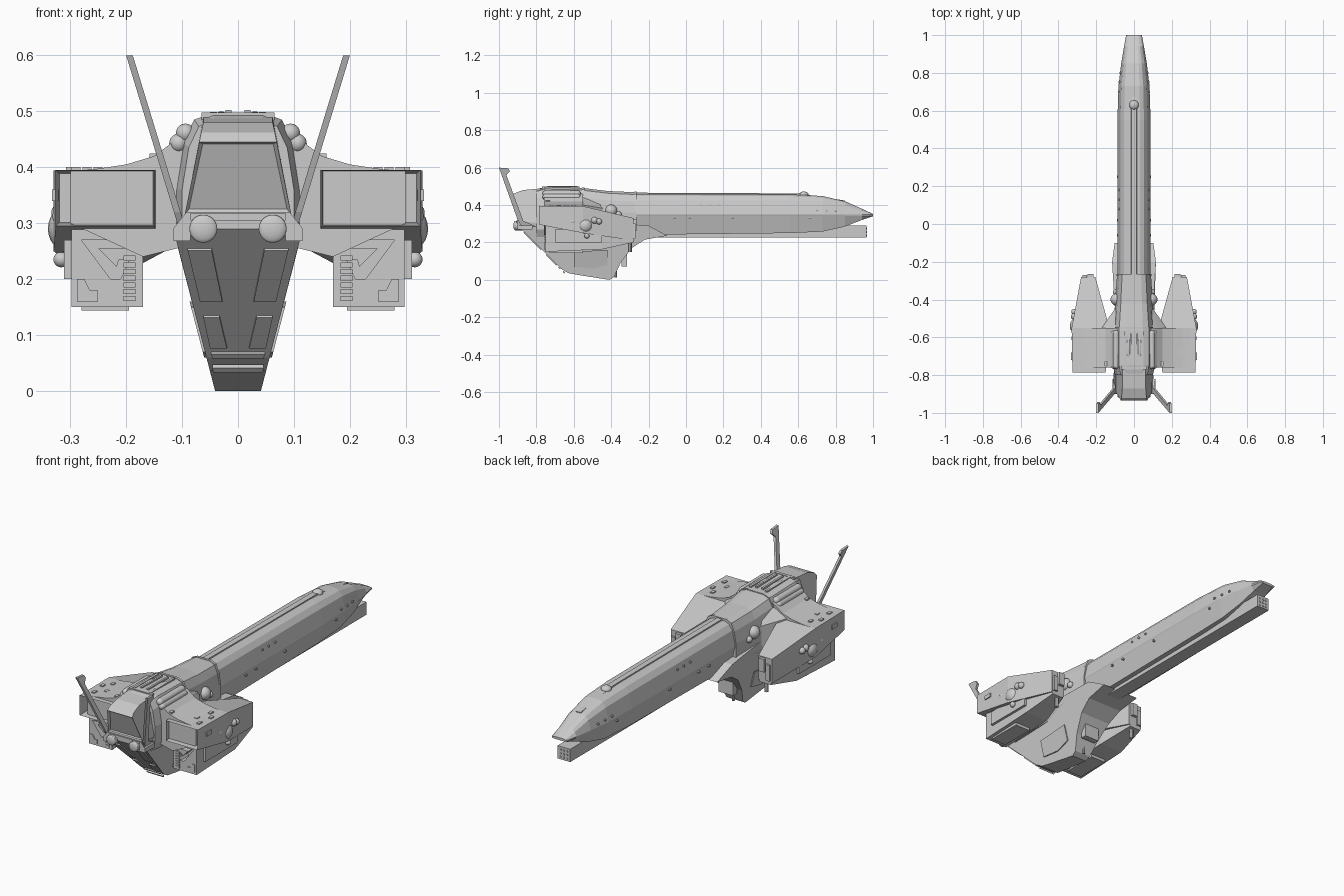
import bpy, bmesh, math
from mathutils import Vector, Matrix

if "Cube" in bpy.data.objects:
    bpy.data.objects.remove(bpy.data.objects["Cube"])

grey = bpy.data.materials.new("hull grey")
grey.diffuse_color = (0.6, 0.6, 0.6, 1)
grey.use_nodes = True
grey.node_tree.nodes["Principled BSDF"].inputs["Base Color"].default_value = grey.diffuse_color


def finish(name, bm, mirror=False, smooth=False):
    bmesh.ops.recalc_face_normals(bm, faces=bm.faces)
    me = bpy.data.meshes.new(name)
    bm.to_mesh(me)
    bm.free()
    me.materials.append(grey)
    ob = bpy.data.objects.new(name, me)
    bpy.context.collection.objects.link(ob)
    if smooth:
        me.shade_smooth()
    if mirror:
        ob.modifiers.new("mirror", 'MIRROR')
    return ob


def loft_bm(rings):
    """Skin closed rings of 3D points and cap both ends."""
    bm = bmesh.new()
    vs = [[bm.verts.new(p) for p in r] for r in rings]
    n = len(vs[0])
    for a, b in zip(vs, vs[1:]):
        for i in range(n):
            bm.faces.new((a[i], a[(i + 1) % n], b[(i + 1) % n], b[i]))
    bm.faces.new(vs[0])
    bm.faces.new(vs[-1][::-1])
    return bm


def sym_loft(name, sections):
    """Sections are (y, half outline); the outline is reflected in x."""
    return finish(name, loft_bm([[(x, y, z) for x, z in h] + [(-x, y, z) for x, z in h[::-1]]
                                 for y, h in sections]))


def box_rings(rows):
    return [[(a, y, c), (b, y, c), (b, y, d), (a, y, d)] for y, a, b, c, d in rows]


def box(name, x0, x1, y0, y1, z0, z1, mirror=True):
    return finish(name, loft_bm(box_rings([(y0, x0, x1, z0, z1), (y1, x0, x1, z0, z1)])), mirror)


def ball(name, c, r, scale=(1, 1, 1), mirror=True):
    bm = bmesh.new()
    m = Matrix.Translation(c) @ Matrix.Diagonal((*scale, 1))
    bmesh.ops.create_uvsphere(bm, u_segments=24, v_segments=14, radius=r, matrix=m)
    return finish(name, bm, mirror, True)


def rod(name, a, b, r, mirror=True, seg=16):
    a, b = Vector(a), Vector(b)
    bm = bmesh.new()
    m = Matrix.Translation((a + b) / 2) @ (b - a).to_track_quat('Z', 'Y').to_matrix().to_4x4()
    bmesh.ops.create_cone(bm, cap_ends=True, segments=seg, radius1=r, radius2=r,
                          depth=(b - a).length, matrix=m)
    return finish(name, bm, mirror)


def recess(bm, thick, depth):
    """Inset the face looking most to the front and push it in."""
    bm.normal_update()
    bmesh.ops.recalc_face_normals(bm, faces=bm.faces)
    f = min(bm.faces, key=lambda f: f.normal.y * f.calc_area())
    n = f.normal.copy()
    bmesh.ops.inset_region(bm, faces=[f], thickness=thick)
    bmesh.ops.translate(bm, verts=f.verts, vec=-n * depth)


# long forward neck: y, half width, top, ridge, lower edge
neck = [(-0.32, .088, .46, .345, .24), (0.55, .088, .457, .345, .25), (0.73, .082, .448, .345, .258),
        (0.85, .068, .42, .345, .285), (0.94, .053, .38, .345, .32), (1.0, .042, .352, .345, .34)]
sym_loft("neck", [(y, [(w * .36, t), (w * .6, t - (t - r) * .08), (w * .82, t - (t - r) * .3),
                       (w, r + .004), (w * .97, r - .003), (w * .68, l)]) for y, w, t, r, l in neck])
box("neck_keel", -.035, .035, -.35, .965, .226, .29, False)
for x in (-.018, 0, .018):
    for z in (.238, .256, .274):
        rod("keel_port", (x, .96, z), (x, .969, z), .005, False, 8)
sym_loft("neck_spine", [(-.3, [(.014, .466), (.016, .45)]), (.6, [(.014, .462), (.016, .445)]),
                        (.85, [(.012, .424), (.014, .41)])])
ball("neck_dome", (0, .63, .455), .025, (1, 1, .7), False)
for y, x, z in [(.08, .077, .4), (.13, .077, .4), (.18, .077, .4), (.7, .08, .367), (.75, .077, .366),
                (.8, .072, .364), (-.06, .085, .33), (.02, .085, .33), (.25, .085, .33), (.66, .08, .33)]:
    rod("porthole", (x - .01, y, z), (x + .006, y, z), .006, True, 8)

# central hull: y, half width, top
core = [(-.27, .09, .468), (-.42, .1, .475), (-.56, .112, .492), (-.75, .112, .497), (-.8, .1, .485)]
sym_loft("core_hull", [(y, [(w * .42, t), (w * .7, t - .012), (w * .88, t - .05), (w, .36), (w, .27),
                            (w * .8, .23)]) for y, w, t in core])
for y in (-.27, -.55):
    w, t = (.092, .471) if y > -.3 else (.114, .494)
    sym_loft("hull_seam", [(yy, [(w * .42, t), (w * .7, t - .012), (w * .88, t - .05), (w, .36),
                                 (w, .27)]) for yy in (y - .006, y + .006)])

# belly: side profile whose width grows with height
profile = [(-.9, .32), (-.9, .29), (-.67, .06), (-.63, .036), (-.57, .025), (-.41, 0), (-.385, .015),
           (-.35, .09), (-.29, .17), (-.22, .215), (-.1, .236), (-.2, .29), (-.6, .32)]
half = lambda z: .041 + .26 * z if z < .29 else .116 - (z - .29) * .8
finish("belly", loft_bm([[(s * half(z), y, z) for y, z in profile] for s in (-1, 1)]))


def belly_plate(name, pts, mirror=True):
    """Thin plate lying on the sloping front of the belly."""
    at = lambda x, z, o: (x, -.9 + (.29 - z) - o, z - o)
    return finish(name, loft_bm([[at(x, z, o) for x, z in pts] for o in (-.002, .004)]), mirror)


belly_plate("belly_panel_upper", [(.047, .255), (.09, .255), (.068, .163), (.028, .163)])
belly_plate("belly_panel_lower", [(.033, .135), (.062, .135), (.05, .08), (.02, .08)])
belly_plate("belly_slot_top", [(-.048, .07), (.048, .07), (.046, .062), (-.046, .062)], False)
belly_plate("belly_slot_bottom", [(-.046, .045), (.046, .045), (.044, .037), (-.044, .037)], False)
rod("belly_mast", (.0, -.375, .012), (0, -.375, .07), .006, False, 8)
box("belly_vent", -.04, .04, -.345, -.315, .07, .17, False)
finish("belly_side_panel", loft_bm([[(half(z) + o, y, z) for y, z in
       [(-.6, .15), (-.42, .16), (-.42, .08), (-.5, .06), (-.6, .07)]] for o in (-.002, .004)]), True)

# bridge with recessed window
side = [(-.76, .49), (-.87, .48), (-.92, .462), (-.935, .445), (-.89, .315), (-.76, .3)]
bw = lambda z: .062 if z > .47 else .066 + (.462 - z) * .2
bm = loft_bm([[(s * bw(z), y, z) for y, z in side] for s in (-1, 1)])
recess(bm, .01, .012)
finish("bridge", bm)
box("bridge_sill", -.085, .085, -.905, -.86, .305, .318, False)
rod("bow_lamp", (.062, -.915, .29), (.062, -.84, .29), .025, True, 24)
ball("bow_lamp_cap", (.062, -.914, .29), .025, (1, .35, 1))

# raked fins with hooked tips
fin = [(-1.0, .6), (-.95, .596), (-.942, .58), (-.96, .56), (-.87, .315), (-.8, .285), (-.87, .27), (-.9, .32)]
fx = lambda z: .098 + (z - .285) * .305
finish("fin", loft_bm([[(fx(z) + o, y, z) for y, z in fin] for o in (-.006, .006)]), True)
box("fin_root", .085, .115, -.9, -.82, .268, .29)

# wing roots joining hull and nacelles
root = [(.08, .465), (.11, .45), (.15, .42), (.2, .405), (.26, .396), (.3, .394), (.3, .3), (.17, .24), (.08, .262)]
finish("wing_root", loft_bm([[(x, y, z) for x, z in root] for y in (-.76, -.55)]), True)
fair = [(.08, .45), (.13, .425), (.17, .4), (.17, .25), (.08, .26)]
finish("wing_fairing", loft_bm([[(x, -.55, z) for x, z in fair],
                                [(.08 + (x - .08) * .1, -.43, .35 + (z - .35) * .6) for x, z in fair]]), True)

# nacelles: upper box with intake, lower box with triangular opening
bm = loft_bm(box_rings([(-.785, .15, .326, .295, .395), (-.55, .13, .33, .25, .394), (-.28, .205, .28, .21, .33)]))
recess(bm, .009, .09)
finish("nacelle_upper", bm, True)
low = finish("nacelle_lower", loft_bm(box_rings([(-.752, .17, .298, .15, .3), (-.45, .172, .298, .163, .3),
                                                  (-.28, .21, .275, .2, .3)])))
cut = finish("opening_cutter", loft_bm([[(x, y, z) for x, z in [(.178, .27), (.28, .27), (.228, .2), (.21, .2)]]
                                         for y in (-.8, -.69)]))
cut.hide_render = True
cut.hide_viewport = True
mod = low.modifiers.new("opening", 'BOOLEAN')
mod.operation, mod.object, mod.solver = 'DIFFERENCE', cut, 'EXACT'
low.modifiers.new("mirror", 'MIRROR')
finish("opening_block", loft_bm([[(x, y, z) for x, z in [(.174, .255), (.25, .255), (.217, .222), (.213, .235), (.174, .235)]]
                                 for y in (-.75, -.68)]), True)
for i in range(7):
    box("louvre", .183, .205, -.757, -.74, .161 + i * .012, .17 + i * .012)
finish("corner_panel", loft_bm([[(x, y, z) for x, z in [(.25, .16), (.288, .16), (.288, .2), (.275, .2), (.265, .18), (.25, .18)]]
                                for y in (-.756, -.74)]), True)
box("nacelle_skid", .195, .28, -.73, -.55, .144, .16)
box("nacelle_flange", .28, .311, -.7, -.45, .2, .27)
box("nacelle_tip_block", .215, .245, -.3, -.265, .26, .325)
box("nacelle_tip_bracket", .25, .272, -.3, -.27, .22, .3)
rod("nacelle_foot", (.235, -.3, .15), (.235, -.3, .25), .01, True, 8)
box("side_hatch", .32, .333, -.72, -.68, .34, .36)

# side pods and their small satellites
ball("side_pod", (.295, -.54, .29), .045)
for y, z, r in [(-.605, .312, .016), (-.585, .335, .013), (-.49, .318, .018), (-.465, .312, .016), (-.53, .235, .014)]:
    ball("small_pod", (.316, y, z), r)
ball("neck_pod", (.092, -.4, .37), .032)
ball("neck_pod_small", (.096, -.36, .35), .016)

# dorsal tubes and ribs
for x, z in [(.094, .461), (.106, .443)]:
    rod("dorsal_tube", (x, -.75, z), (x, -.58, z), .017)
    ball("dorsal_tube_end", (x, -.75, z), .017)
    ball("dorsal_tube_end", (x, -.58, z), .017)
box("dorsal_rib", .012, .022, -.74, -.58, .48, .502)
box("dorsal_rib_outer", .038, .05, -.76, -.57, .47, .499)
ball("dorsal_blister", (.03, -.66, .488), .012, (1, 5, 1))
box("dorsal_cross_bar", -.065, .065, -.77, -.755, .46, .498, False)
for x, y in [(.15, -.74), (.29, -.72), (.27, -.6), (.25, -.68), (.3, -.64)]:
    box("deck_hatch", x - .008, x + .008, y - .012, y + .012, .38, .4 if x > .2 else .425)
